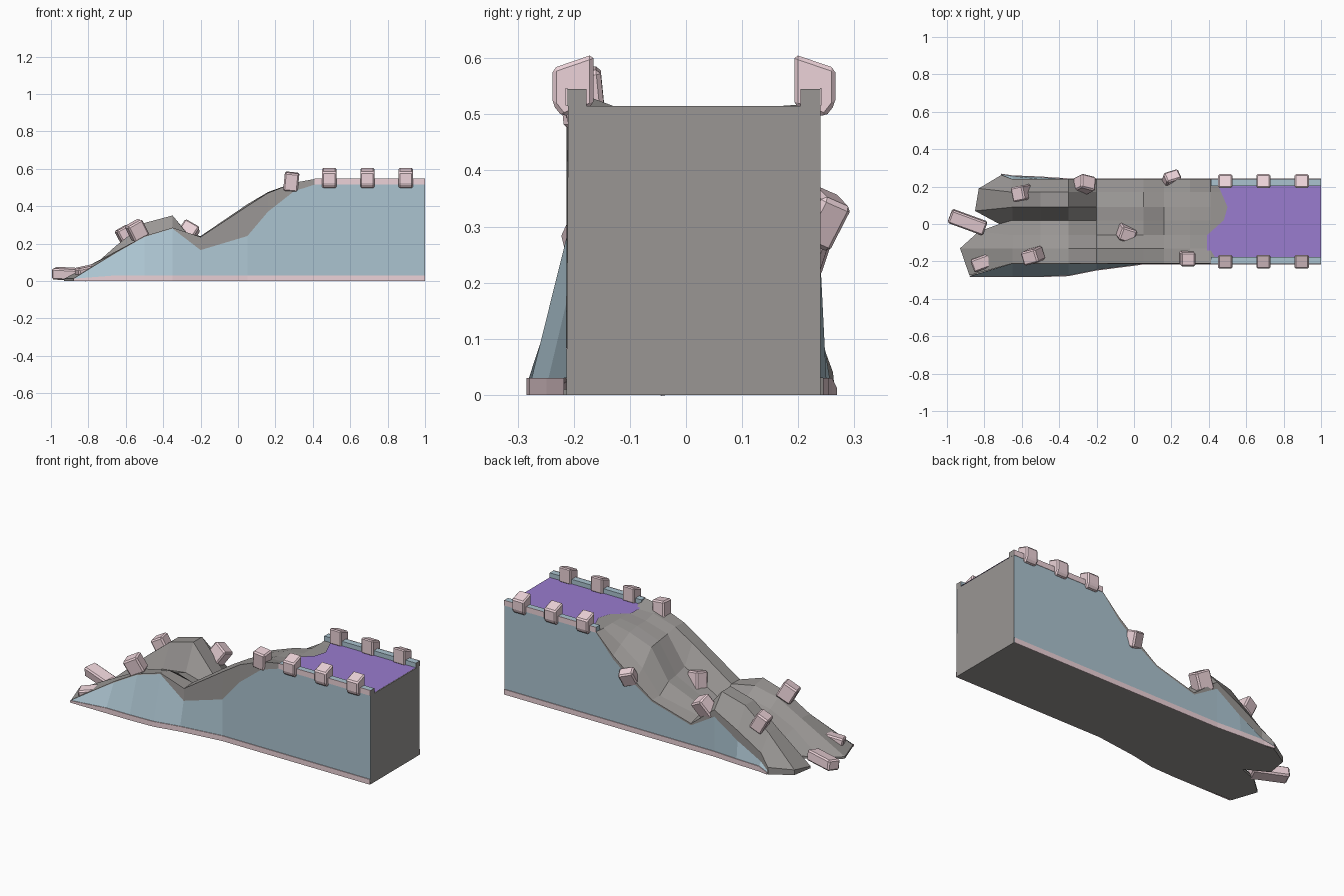
import bpy, bmesh
from mathutils import Euler, Matrix, Vector

if "Cube" in bpy.data.objects:
    bpy.data.objects.remove(bpy.data.objects["Cube"])

def mat(name, c):
    m = bpy.data.materials.new(name)
    m.diffuse_color = (*c, 1)
    m.use_nodes = True
    m.node_tree.nodes["Principled BSDF"].inputs["Base Color"].default_value = m.diffuse_color
    return m

BLUE = mat("plaster_blue", (0.41, 0.55, 0.63))
PINK = mat("stone_pink", (0.84, 0.65, 0.69))
PURPLE = mat("walkway_purple", (0.32, 0.20, 0.62))
STONE = mat("core_grey", (0.32, 0.305, 0.295))

def finish(name, bm, material):
    me = bpy.data.meshes.new(name)
    bmesh.ops.remove_doubles(bm, verts=bm.verts, dist=0.0005)
    bm.to_mesh(me)
    bm.free()
    ob = bpy.data.objects.new(name, me)
    bpy.context.collection.objects.link(ob)
    me.materials.append(material)
    return ob

def add_grid(bm, rows, flip):
    vs = [[bm.verts.new(p) for p in r] for r in rows]
    for a, b in zip(vs, vs[1:]):
        for j in range(len(a) - 1):
            f = [a[j], a[j + 1], b[j + 1], b[j]]
            bm.faces.new(f[::-1] if flip else f)

def sheet(name, rows, flip, material):
    bm = bmesh.new()
    add_grid(bm, rows, flip)
    return finish(name, bm, material)

def block(name, loc, size, material, rot=(0, 0, 0), bevel=0.0):
    bm = bmesh.new()
    bmesh.ops.create_cube(bm, size=1, matrix=Matrix.LocRotScale(Vector(loc), Euler(rot), Vector(size)))
    if bevel:
        bmesh.ops.bevel(bm, geom=bm.edges[:], offset=bevel, segments=1, affect='EDGES')
    return finish(name, bm, material)

# Wall cross-sections: x, front plaster z, back plaster z, front/back foot y, heights across
YS = [-.21, -.13, -.06, .02, .09, .17, .24]
SECT = [
    (-.65, .15, .05, -.28, .256, [.155, .16, .13, .11, .19, .19, .10]),
    (-.50, .235, .13, -.28, .25, [.24, .24, .20, .18, .31, .31, .19]),
    (-.35, .28, .23, -.275, .24, [.285, .27, .23, .20, .35, .35, .27]),
    (-.20, .165, .14, -.245, .24, [.235, .24, .16, .16, .17, .17, .15]),
    (.05, .24, .21, -.213, .24, [.40, .41, .30, .28, .27, .22, .22]),
    (.16, .37, .28, -.213, .24, [.47, .475, .46, .45, .44, .35, .30]),
    (.30, .48, .39, -.213, .24, [.525, .515, .50, .50, .49, .45, .41]),
    (.41, .515, .515, -.213, .24, [.545, .515, .515, .515, .515, .515, .52]),
    (.46, .515, .515, -.213, .24, [.515] * 7),
    (1.0, .515, .515, -.213, .24, [.515] * 7),
]
END_X = [-.88, -.93, -.83, -.72, -.85, -.83, -.71]

top = [[(x, y, .012) for x, y in zip(END_X, [-.275, -.13, -.04, 0, .07, .19, .262])]]
bot = [[(x, y, 0) for x, y, _ in top[0]]]
front = [[(-.88, -.28, .012)] * 3]
back = [[(-.71, .265, .012), (-.71, .264, .02), (-.71, .262, .04)]]
top[0][6] = (-.71, .262, .04)
top[0][5] = (-.83, .19, .03)
for x, fz, bz, fy, by, hs in SECT:
    top.append([(x, y, h) for y, h in zip(YS, hs)])
    bot.append([(x, y, 0) for y in [fy] + YS[1:6] + [by]])
    front.append([(x, fy, .03), (x, -.213, fz), (x, -.21, hs[0])])
    back.append([(x, by, .03), (x, .24, bz), (x, .24, hs[6])])

# Stone core: broken top, underside, ends and exposed upper side edges
bm = bmesh.new()
add_grid(bm, top, True)
add_grid(bm, bot, False)
add_grid(bm, [bot[-1], top[-1]], False)
add_grid(bm, [bot[0], top[0]], True)
add_grid(bm, [r[1:] for r in front[:-2]], True)
add_grid(bm, [r[1:] for r in back[:-2]], False)
finish("ruined_wall_core", bm, STONE)

# Plaster sides and base trim
sheet("front_plaster", [r[:2] for r in front], True, BLUE)
sheet("back_plaster", [r[:2] for r in back], False, BLUE)
for name, rows, s in (("front_base_trim", front, -1), ("back_base_trim", back, 1)):
    sheet(name, [[(r[0][0], r[0][1], 0), (r[0][0], r[0][1] + s * .004, 0),
                  (r[0][0], r[0][1] + s * .004, r[0][2]), (r[0][0], r[0][1], r[0][2])]
                 for r in rows], s < 0, PINK)

# Walkway
bm = bmesh.new()
bm.faces.new([bm.verts.new((x, y, .519)) for x, y in
              [(.39, -.18), (1, -.18), (1, .207), (.45, .207), (.50, .09), (.48, .02), (.39, -.06)]])
finish("walkway", bm, PURPLE)

# Parapets with pink face bands, grey cut ends, and merlons
def merlon(name, x, mid, s):
    prof = [(.210, .582), (.210, .518), (.192, .495), (.137, .515), (.137, .607)]
    bm = bmesh.new()
    a, b = [[bm.verts.new((x + dx, mid + s * d, z)) for d, z in prof] for dx in (-.038, .038)]
    bm.faces.new(a)
    bm.faces.new(b[::-1])
    for i in range(5):
        j = (i + 1) % 5
        bm.faces.new((a[i], b[i], b[j], a[j]))
    bmesh.ops.recalc_face_normals(bm, faces=bm.faces)
    bmesh.ops.bevel(bm, geom=bm.edges[:], offset=.007, segments=1, affect='EDGES')
    finish(name, bm, PINK)

MID = .0135
for side, s in (("front", -1), ("back", 1)):
    edge = MID + s * .2265
    block(side + "_parapet", (.705, edge - s * .018, .53), (.588, .035, .031), BLUE)
    block(side + "_parapet_end", (.9995, edge - s * .018, .53), (.002, .035, .031), STONE)
    block(side + "_parapet_band", (.705, edge, .531), (.59, .003, .031), PINK)
    for i, x in enumerate((.488, .692, .897)):
        merlon(f"{side}_merlon_{i}", x, .056 if s > 0 else -.028, s)

# Fallen stones
STONES = [
    ((.285, -.185, .53), (.078, .075, .10), (.1, .1, 0)),
    ((-.04, -.05, .25), (.085, .075, .10), (.2, .25, -.3)),
    ((-.54, -.17, .27), (.09, .075, .095), (.1, -.5, .25)),
    ((-.81, -.205, .048), (.11, .07, .06), (.1, -.2, .35)),
    ((-.89, .01, .037), (.20, .075, .06), (.15, .05, -.35)),
    ((-.60, .165, .24), (.075, .08, .10), (0, -.5, .2)),
    ((-.27, .21, .255), (.09, .08, .11), (-.4, .5, -.25)),
    ((.20, .24, .315), (.085, .06, .09), (-.4, .3, .3)),
]
for i, (loc, size, rot) in enumerate(STONES):
    block(f"fallen_stone_{i}", loc, size, PINK, rot, .008)
